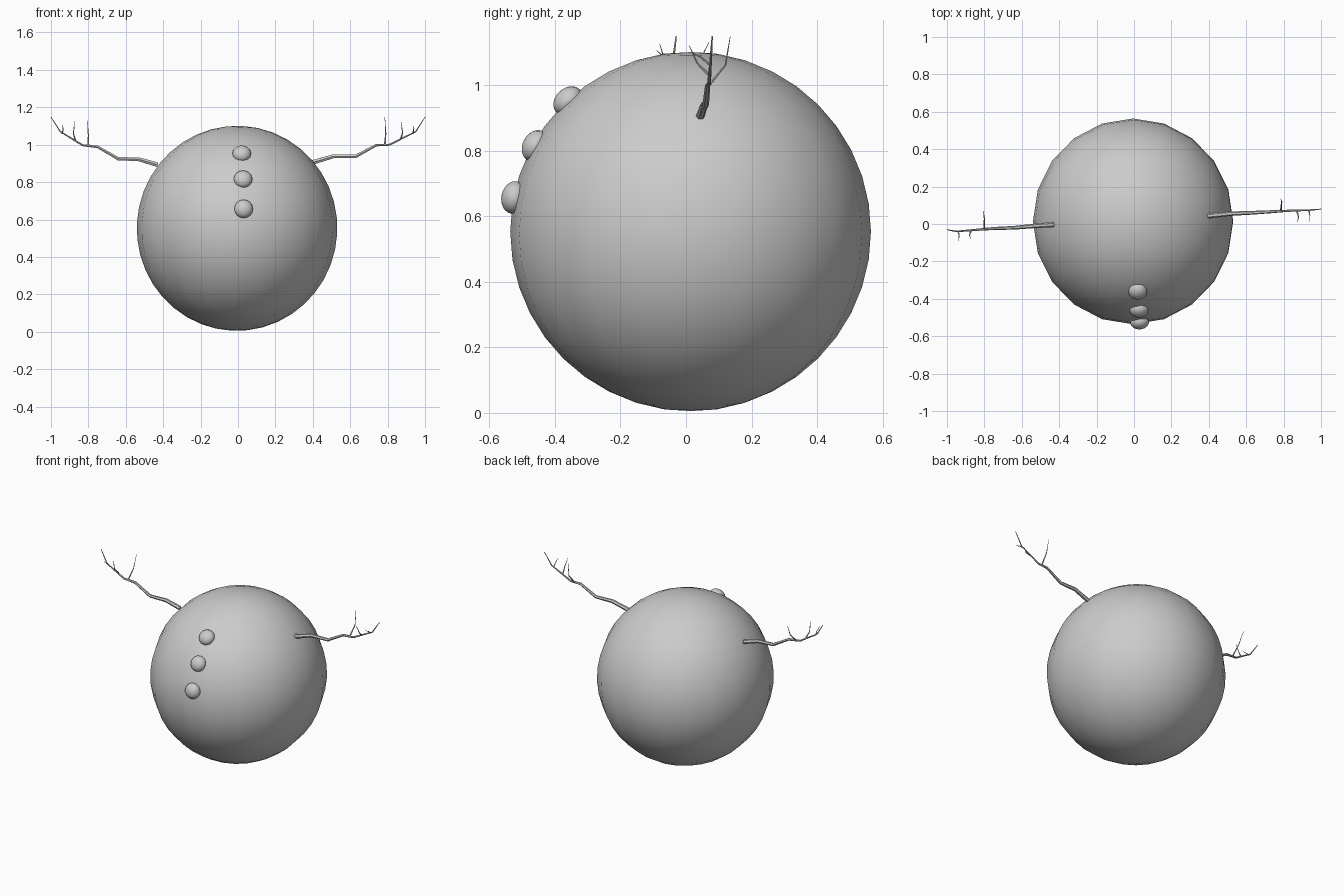
import bpy
from math import radians
from mathutils import Vector

cube = bpy.data.objects.get("Cube")
if cube:
    bpy.data.objects.remove(cube, do_unlink=True)

CENTRE = Vector((-0.005, 0.014, 0.553))

# Single flat grey
grey = bpy.data.materials.new("plain_grey")
grey.use_nodes = True
colour = (0.6, 0.6, 0.6, 1)
grey.diffuse_color = colour
grey.node_tree.nodes["Principled BSDF"].inputs["Base Color"].default_value = colour


def finish(obj, name):
    obj.name = name
    obj.data.materials.append(grey)
    bpy.ops.object.select_all(action='DESELECT')
    obj.select_set(True)
    bpy.context.view_layer.objects.active = obj
    bpy.ops.object.shade_smooth_by_angle(angle=radians(50))
    return obj


def ball(name, centre, size, segments, rings, rotation):
    bpy.ops.mesh.primitive_uv_sphere_add(segments=segments, ring_count=rings, radius=1,
                                         location=centre, rotation=rotation)
    obj = bpy.context.object
    obj.scale = size
    return finish(obj, name)


def branch(name, points, thick, thin):
    """Tapered stick along a broken line."""
    curve = bpy.data.curves.new(name, 'CURVE')
    curve.dimensions = '3D'
    curve.bevel_depth = 1
    curve.bevel_resolution = 1
    curve.use_fill_caps = True
    line = curve.splines.new('POLY')
    line.points.add(len(points) - 1)
    for i, (point, co) in enumerate(zip(line.points, points)):
        point.co = (*co, 1)
        point.radius = thick + (thin - thick) * i / (len(points) - 1)
    obj = bpy.data.objects.new(name, curve)
    bpy.context.collection.objects.link(obj)
    bpy.ops.object.select_all(action='DESELECT')
    obj.select_set(True)
    bpy.context.view_layer.objects.active = obj
    bpy.ops.object.convert(target='MESH')
    finish(bpy.context.object, name)


# Body: large, slightly tilted ball
ball("body", CENTRE, (0.536, 0.55, 0.548), 20, 20, (0, radians(3), 0))

# Three flattened buttons, each facing away from the body
buttons = {"top_button": (0.02, -0.36, 0.952),
           "middle_button": (0.027, -0.46, 0.815),
           "bottom_button": (0.03, -0.525, 0.657)}
for name, place in buttons.items():
    outward = Vector(place) - CENTRE
    turn = outward.to_track_quat('Z', 'Y').to_euler()
    ball(name, place, (0.05, 0.05, 0.038), 16, 12, turn)

# Left arm with its twigs
branch("left_arm", [(0.39, 0.043, 0.903), (0.51, 0.055, 0.938), (0.63, 0.06, 0.938),
                    (0.74, 0.066, 0.998), (0.81, 0.07, 1.0), (0.95, 0.075, 1.07),
                    (1.0, 0.08, 1.148)], 0.014, 0.002)
branch("left_inner_twig", [(0.785, 0.07, 1.0), (0.79, 0.12, 1.06), (0.785, 0.135, 1.148)], 0.005, 0.001)
branch("left_middle_twig", [(0.87, 0.072, 1.03), (0.88, 0.035, 1.065), (0.872, 0.01, 1.12)], 0.005, 0.001)
branch("left_outer_twig", [(0.935, 0.075, 1.06), (0.94, 0.045, 1.085), (0.94, 0.015, 1.1)], 0.004, 0.001)

# Right arm with its twigs
branch("right_arm", [(-0.43, -0.003, 0.893), (-0.53, -0.01, 0.922), (-0.64, -0.02, 0.925),
                     (-0.75, -0.024, 0.988), (-0.83, -0.03, 0.997), (-0.95, -0.04, 1.07),
                     (-1.0, -0.03, 1.148)], 0.014, 0.002)
branch("right_inner_twig", [(-0.8, -0.027, 0.995), (-0.8, 0.03, 1.05), (-0.806, 0.07, 1.13)], 0.005, 0.001)
branch("right_middle_twig", [(-0.87, -0.033, 1.025), (-0.88, -0.06, 1.06), (-0.873, -0.08, 1.125)], 0.005, 0.001)
branch("right_outer_twig", [(-0.94, -0.038, 1.06), (-0.935, -0.06, 1.08), (-0.937, -0.09, 1.105)], 0.004, 0.001)
